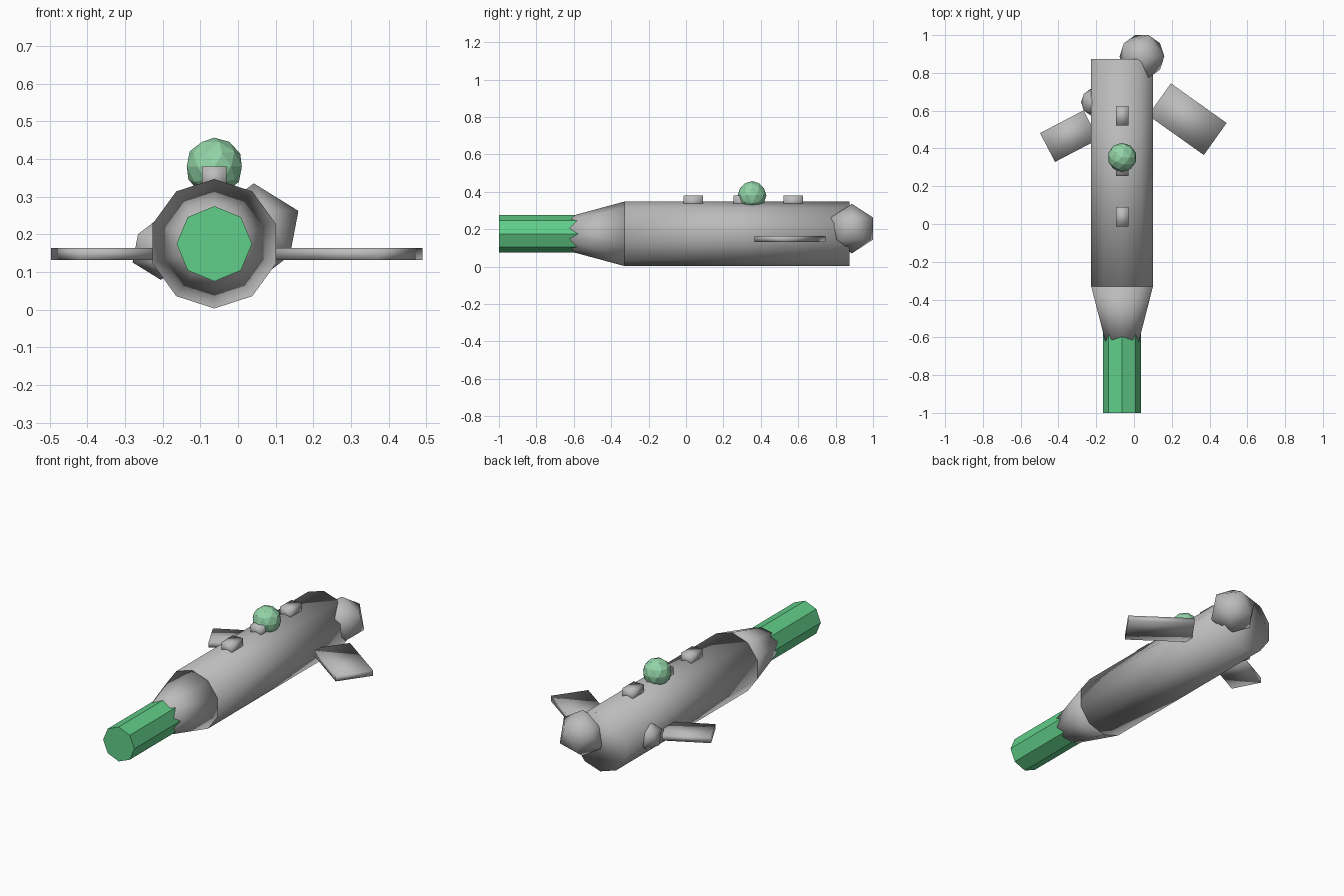
import bpy, bmesh, math
from mathutils import Matrix, Vector

if "Cube" in bpy.data.objects:
    bpy.data.objects.remove(bpy.data.objects["Cube"])


def material(name, rgb):
    m = bpy.data.materials.new(name)
    m.diffuse_color = (*rgb, 1)
    m.use_nodes = True
    m.node_tree.nodes["Principled BSDF"].inputs["Base Color"].default_value = m.diffuse_color
    return m


GREY = material("hull grey", (0.5, 0.5, 0.5))
GREEN = material("nozzle green", (0.12, 0.62, 0.25))
PALE = material("dome pale green", (0.29, 0.66, 0.39))

CX, CZ = -0.063, 0.175          # long axis of the hull


def finish(name, bm, mat, smooth):
    bmesh.ops.recalc_face_normals(bm, faces=bm.faces)
    for f in bm.faces:
        f.smooth = smooth
    mesh = bpy.data.meshes.new(name)
    bm.to_mesh(mesh)
    bm.free()
    mesh.materials.append(mat)
    ob = bpy.data.objects.new(name, mesh)
    bpy.context.collection.objects.link(ob)
    return ob


def tube(name, sides, y0, r0, y1, r1, mat, smooth):
    """Capped frustum along y with a corner pointing up."""
    bm = bmesh.new()
    rings = []
    for y, r in ((y0, r0), (y1, r1)):
        ring = []
        for i in range(sides):
            a = 2 * math.pi * i / sides
            ring.append(bm.verts.new((CX + r * math.sin(a), y, CZ + r * math.cos(a))))
        rings.append(ring)
        bm.faces.new(ring)
    for i in range(sides):
        j = (i + 1) % sides
        bm.faces.new((rings[0][i], rings[0][j], rings[1][j], rings[1][i]))
    return finish(name, bm, mat, smooth)


def box(name, centre, size, turn=0.0):
    bm = bmesh.new()
    m = (Matrix.Translation(centre) @ Matrix.Rotation(math.radians(turn), 4, 'Z')
         @ Matrix.Diagonal((*size, 1)))
    bmesh.ops.create_cube(bm, size=1, matrix=m)
    return finish(name, bm, GREY, True)


def ball(name, centre, radius, level, mat, smooth):
    bm = bmesh.new()
    bmesh.ops.create_icosphere(bm, subdivisions=level, radius=radius,
                               matrix=Matrix.Translation(Vector(centre)))
    return finish(name, bm, mat, smooth)


# Hull, tapered nose and green front pipe
tube("hull", 10, -0.33, 0.172, 0.873, 0.172, GREY, True)
tube("nose_taper", 10, -0.63, 0.091, -0.33, 0.172, GREY, True)
tube("front_pipe", 8, -1.0, 0.1, -0.5, 0.1, GREEN, False)

# Flat fins, each turned in plan
box("right_fin", Vector((0.2825, 0.555, 0.148)), (0.362, 0.208, 0.031), -35.4)
box("left_fin", Vector((-0.3425, 0.465, 0.148)), (0.26, 0.172, 0.031), 27.5)

# Buttons along the top
for i, y in enumerate((0.038, 0.305, 0.573)):
    box(f"top_button_{i + 1}", Vector((CX, y, 0.348)), (0.066, 0.104, 0.064))

# Faceted bulbs and the dome
ball("tail_bulb", (0.042, 0.887, 0.203), 0.1325, 1, GREY, True)
ball("side_bulb", (-0.205, 0.645, 0.163), 0.084, 1, GREY, True)
ball("top_dome", (CX, 0.353, 0.38), 0.077, 2, PALE, False)
